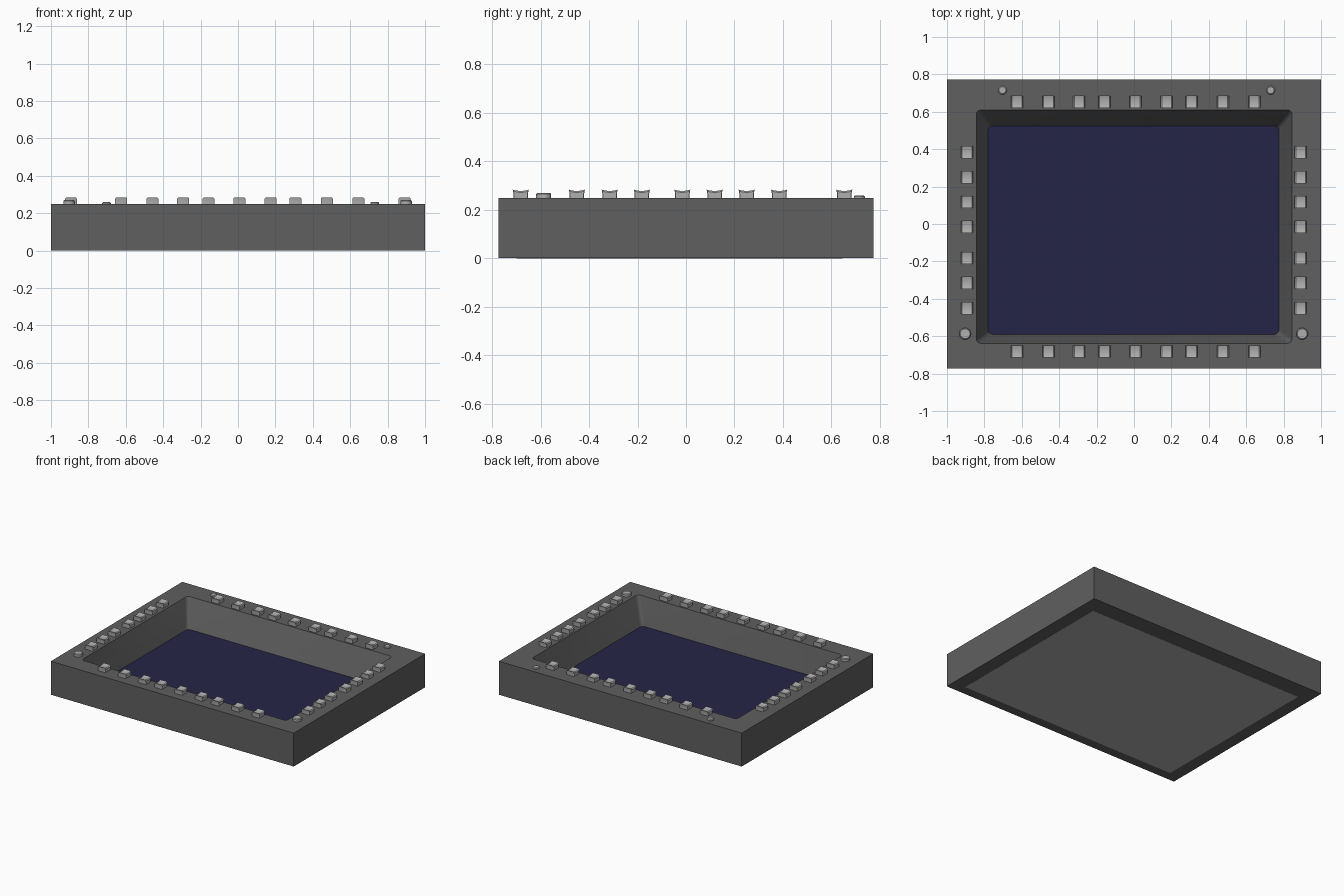
import bpy, bmesh, math

if "Cube" in bpy.data.objects:
    bpy.data.objects.remove(bpy.data.objects["Cube"])


def material(name, rgb):
    m = bpy.data.materials.new(name)
    m.diffuse_color = (*rgb, 1)
    m.use_nodes = True
    m.node_tree.nodes["Principled BSDF"].inputs["Base Color"].default_value = m.diffuse_color
    return m


DARK = material("dark grey housing", (0.115, 0.115, 0.115))
LIGHT = material("light grey buttons", (0.43, 0.43, 0.43))
BLUE = material("dark blue screen", (0.018, 0.018, 0.065))


def finish(bm, name, mat, smooth=False):
    bmesh.ops.recalc_face_normals(bm, faces=bm.faces)
    me = bpy.data.meshes.new(name)
    bm.to_mesh(me)
    bm.free()
    me.materials.append(mat)
    ob = bpy.data.objects.new(name, me)
    bpy.context.collection.objects.link(ob)
    if smooth:
        bpy.ops.object.select_all(action='DESELECT')
        ob.select_set(True)
        bpy.context.view_layer.objects.active = ob
        bpy.ops.object.shade_smooth_by_angle(angle=math.radians(35))
    return ob


def ring(bm, x0, x1, y0, y1, z, r=0.0, n=5):
    """Loop of verts around a rectangle with optional rounded corners."""
    corners = [(x1 - r, y1 - r), (x0 + r, y1 - r), (x0 + r, y0 + r), (x1 - r, y0 + r)]
    out = []
    for k, (cx, cy) in enumerate(corners):
        for i in range(n if r else 1):
            a = math.pi / 2 * (k + (i / (n - 1) if r else 0))
            out.append(bm.verts.new((cx + r * math.cos(a), cy + r * math.sin(a), z)))
    return out


def bridge(bm, a, b):
    n = len(a)
    for i in range(n):
        bm.faces.new((a[i], a[(i + 1) % n], b[(i + 1) % n], b[i]))


def loop_edges(bm, loop):
    return [bm.edges.get((loop[i], loop[(i + 1) % len(loop)])) for i in range(len(loop))]


TOP, FLOOR = 0.25, 0.05
SCREEN = (-0.78, 0.775, -0.59, 0.525)

# housing: block with a tapered, round-cornered recess
bm = bmesh.new()
low = ring(bm, -1, 1, -0.773, 0.773, 0.001)
high = ring(bm, -1, 1, -0.773, 0.773, TOP)
bridge(bm, low, high)
bm.faces.new(low)
rim = ring(bm, -0.843, 0.845, -0.638, 0.61, TOP, 0.025)
foot = ring(bm, *SCREEN, FLOOR, 0.025)
bridge(bm, rim, foot)
bm.faces.new(foot)
bmesh.ops.triangle_fill(bm, use_beauty=True,
                        edges=loop_edges(bm, high) + loop_edges(bm, rim))
finish(bm, "housing", DARK, True)

# screen plate on the recess floor
bm = bmesh.new()
a = ring(bm, *SCREEN, FLOOR - 0.002, 0.025)
b = ring(bm, *SCREEN, FLOOR + 0.003, 0.025)
bridge(bm, a, b)
bm.faces.new(a)
bm.faces.new(b)
finish(bm, "screen", BLUE)

# thin plate on the underside
bm = bmesh.new()
a = ring(bm, -0.905, 0.9, -0.70, 0.645, 0.0)
b = ring(bm, -0.905, 0.9, -0.70, 0.645, 0.003)
bridge(bm, a, b)
bm.faces.new(a)
bm.faces.new(b)
finish(bm, "back_plate", LIGHT)

# push buttons: dished profile in y-z, extruded along x
PROFILE = [(-0.030, 0.245), (-0.030, 0.268), (-0.033, 0.284), (-0.020, 0.280),
           (0, 0.278), (0.020, 0.280), (0.033, 0.284), (0.030, 0.268), (0.030, 0.245)]


def button(name, x, y):
    bm = bmesh.new()
    # end slices are lowered a little to soften the side edges
    loops = [[bm.verts.new((x + dx, y + py * s, pz - (drop if pz > 0.27 else 0)))
              for py, pz in PROFILE]
             for dx, s, drop in ((-0.032, 0.94, 0.006), (-0.026, 1, 0),
                                 (0.026, 1, 0), (0.032, 0.94, 0.006))]
    for p, q in zip(loops, loops[1:]):
        bridge(bm, p, q)
    bm.faces.new(loops[0])
    bm.faces.new(loops[-1])
    finish(bm, name, LIGHT, True)


for x in (-0.625, -0.457, -0.293, -0.158, 0.007, 0.175, 0.307, 0.475, 0.643):
    button("bottom_button", x, -0.682)
    button("top_button", x, 0.653)
for y in (-0.45, -0.315, -0.182, -0.015, 0.118, 0.25, 0.384):
    button("left_button", -0.893, y)
    button("right_button", 0.891, y)


# round knobs and small sensors with a chamfered top edge
def disc(name, x, y, r, top):
    bm = bmesh.new()
    loops = []
    for rad, z in ((r, 0.245), (r, top - 0.005), (r - 0.005, top)):
        loops.append([bm.verts.new((x + rad * math.cos(t * math.pi / 12),
                                    y + rad * math.sin(t * math.pi / 12), z))
                      for t in range(24)])
    bridge(bm, loops[0], loops[1])
    bridge(bm, loops[1], loops[2])
    bm.faces.new(loops[0])
    bm.faces.new(loops[2])
    finish(bm, name, LIGHT, True)


disc("left_knob", -0.903, -0.587, 0.031, 0.27)
disc("right_knob", 0.899, -0.587, 0.031, 0.27)
disc("left_sensor", -0.703, 0.715, 0.023, 0.26)
disc("right_sensor", 0.731, 0.715, 0.023, 0.26)
